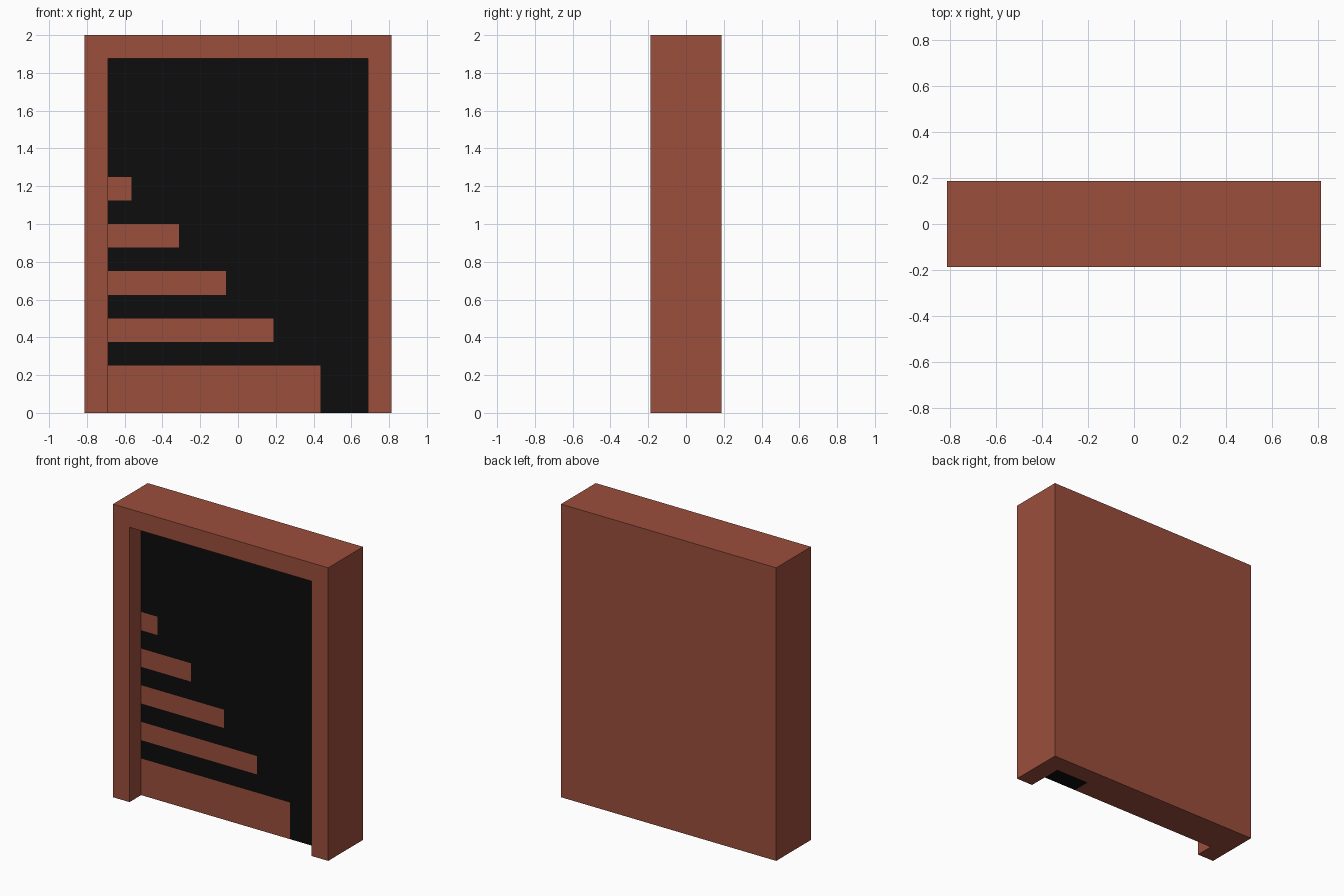
import bpy, bmesh
from mathutils import Vector

if "Cube" in bpy.data.objects:
    bpy.data.objects.remove(bpy.data.objects["Cube"])


def material(name, rgb):
    m = bpy.data.materials.new(name)
    m.diffuse_color = (*rgb, 1)
    m.use_nodes = True
    m.node_tree.nodes["Principled BSDF"].inputs["Base Color"].default_value = m.diffuse_color
    return m


RED = material("brick_red", (0.328, 0.077, 0.045))
BLACK = material("soot_black", (0.004, 0.004, 0.004))

U = 0.125                       # module of the whole design
W, D, H = 6.5 * U, 1.5 * U, 16 * U
IW, IH = W - U, H - U           # opening half width and height
FRONT = -D + U                  # recessed panel face
MID = FRONT + U                 # rear limit of the dark layer


def finish(name, bm, mats):
    bmesh.ops.recalc_face_normals(bm, faces=bm.faces[:])
    me = bpy.data.meshes.new(name)
    bm.to_mesh(me)
    bm.free()
    for m in mats:
        me.materials.append(m)
    ob = bpy.data.objects.new(name, me)
    bpy.context.collection.objects.link(ob)
    return ob


# Door-shaped surround: U profile extruded front to back
bm = bmesh.new()
outline = [(-W, 0), (-W, H), (W, H), (W, 0), (IW, 0), (IW, IH), (-IW, IH), (-IW, 0)]
face = bm.faces.new([bm.verts.new((x, -D, z)) for x, z in outline])
ext = bmesh.ops.extrude_face_region(bm, geom=[face])
bmesh.ops.translate(bm, vec=(0, 2 * D, 0),
                    verts=[v for v in ext["geom"] if isinstance(v, bmesh.types.BMVert)])
finish("surround", bm, [RED])

# Recessed panel, cut along the borders of the stepped bars
bm = bmesh.new()
bmesh.ops.create_cube(bm, size=1)
for v in bm.verts:
    v.co = Vector((v.co.x * 2 * IW, D if v.co.y > 0 else FRONT, (v.co.z + 0.5) * IH))

# Bars: (right end, bottom, top), each one shorter than the one below
bars = [(3.5 * U - 2 * U * i, 0 if i == 0 else U * (1 + 2 * i), U * (2 + 2 * i))
        for i in range(5)]


def cut(co, no):
    bmesh.ops.bisect_plane(bm, geom=bm.verts[:] + bm.edges[:] + bm.faces[:],
                           plane_co=co, plane_no=no)


cut((0, MID, 0), (0, 1, 0))
for end, low, high in bars:
    cut((end, 0, 0), (1, 0, 0))
    for z in (low, high):
        if z > 0:
            cut((0, 0, z), (0, 0, 1))

# Dark wherever the front layer is not covered by a bar
for f in bm.faces:
    c = f.calc_center_median()
    on_bar = any(c.x < end and low - 1e-4 <= c.z < high for end, low, high in bars)
    f.material_index = 1 if c.y < MID - 1e-3 and not on_bar else 0
finish("recessed_stair_panel", bm, [RED, BLACK])
